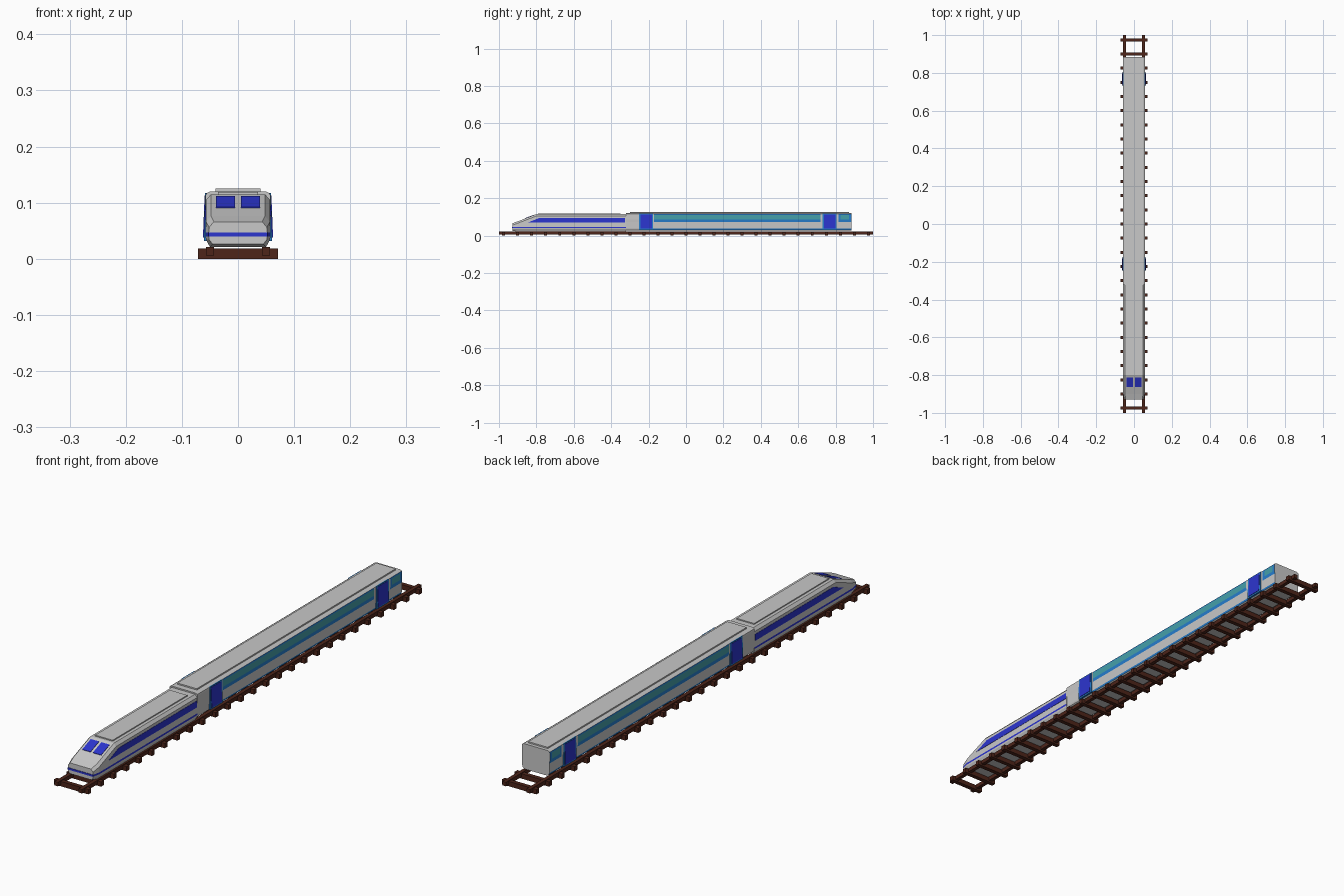
import bpy, bmesh

if "Cube" in bpy.data.objects:
    bpy.data.objects.remove(bpy.data.objects["Cube"])

def material(name, rgb):
    m = bpy.data.materials.new(name)
    m.diffuse_color = (*rgb, 1)
    m.use_nodes = True
    m.node_tree.nodes["Principled BSDF"].inputs["Base Color"].default_value = m.diffuse_color
    return m

GREY = material("light_grey", (0.58, 0.58, 0.58))
NAVY = material("deep_blue", (0.025, 0.035, 0.62))
SKY = material("sky_blue", (0.02, 0.21, 0.62))
TEAL = material("teal_glass", (0.06, 0.35, 0.40))
BROWN = material("track_brown", (0.075, 0.018, 0.010))

def finish(name, bm, mats):
    bmesh.ops.recalc_face_normals(bm, faces=bm.faces)
    mesh = bpy.data.meshes.new(name)
    bm.to_mesh(mesh)
    bm.free()
    for m in mats:
        mesh.materials.append(m)
    ob = bpy.data.objects.new(name, mesh)
    bpy.context.collection.objects.link(ob)
    return ob

def box(name, x, y, z, mat):
    bm = bmesh.new()
    bmesh.ops.create_cube(bm, size=1)
    for v in bm.verts:
        v.co = [(a + b) / 2 + c * (b - a) for (a, b), c in zip((x, y, z), v.co)]
    return finish(name, bm, [mat])

def loft(name, sections, mats, rule):
    """sections: list of (y, half profile [(x, z)...] from bottom to top)"""
    bm = bmesh.new()
    rings = []
    for y, half in sections:
        ring = half + [(-x, z) for x, z in reversed(half)]
        rings.append([bm.verts.new((x, y, z)) for x, z in ring])
    n = len(rings[0])
    for a, b in zip(rings, rings[1:]):
        for i in range(n):
            j = (i + 1) % n
            f = bm.faces.new((a[i], a[j], b[j], b[i]))
            f.material_index = rule(f.calc_center_median())
    bm.faces.new(rings[0])
    bm.faces.new(rings[-1])
    return finish(name, bm, mats)

def side_plate(name, pts, x_low, x_high, mat, thick=0.006):
    """Plate on both sides; pts are (y, z); x leans from x_low to x_high"""
    zs = [z for _, z in pts]
    z0, z1 = min(zs), max(zs)
    bm = bmesh.new()
    for s in (1, -1):
        layers = []
        for d in (0, -thick):
            layers.append([bm.verts.new((s * (x_low + (x_high - x_low) * (z - z0) / (z1 - z0) + d), y, z))
                           for y, z in pts])
        a, b = layers
        bm.faces.new(a)
        bm.faces.new(b)
        for i in range(len(pts)):
            j = (i + 1) % len(pts)
            bm.faces.new((a[i], a[j], b[j], b[i]))
    return finish(name, bm, [mat])

def rect(y0, y1, z0, z1):
    return [(y0, z0), (y1, z0), (y1, z1), (y0, z1)]

# Track
for side, x in (("left", -0.05), ("right", 0.05)):
    box(f"rail_{side}", (x - 0.007, x + 0.007), (-1, 1), (0.006, 0.021), BROWN)
for i in range(27):
    y = -0.975 + 1.95 * i / 26
    box(f"sleeper_{i + 1}", (-0.071, 0.071), (y - 0.008, y + 0.008), (0, 0.018), BROWN)

# Engine body with sloped nose; the stripe is a level of the profile
def engine_profile(k, top, bottom=0.021):
    return [(0.050 * k, bottom), (0.057 * k, 0.034), (0.058 * k, 0.040), (0.058 * k, 0.047),
            (0.057 * k, top - 0.010), (0.048 * k, top)]

loft("engine_body",
     [(-0.928, engine_profile(0.90, 0.066, 0.026)), (-0.900, engine_profile(1, 0.076)),
      (-0.800, engine_profile(1, 0.115)), (-0.322, engine_profile(1, 0.115))],
     [GREY, NAVY], lambda c: 1 if 0.040 < c.z < 0.047 else 0)
box("nose_stripe", (-0.0525, 0.0525), (-0.930, -0.924), (0.040, 0.047), NAVY)
side_plate("engine_side_window",
           [(-0.845, 0.070), (-0.325, 0.070), (-0.325, 0.094), (-0.785, 0.094)],
           0.0588, 0.0582, NAVY)
box("engine_roof_panel", (-0.036, 0.036), (-0.79, -0.35), (0.112, 0.119), GREY)

# Windscreen panes lying on the nose slope
for side, x in (("left", -0.022), ("right", 0.022)):
    pane = box(f"windscreen_{side}", (x - 0.017, x + 0.017), (-0.862, -0.812), (0, 0.003), NAVY)
    for v in pane.data.vertices:
        v.co.z += 0.0895 + 0.39 * (v.co.y + 0.862)

# Carriage body: colour bands come from the height and length levels
car_half = [(0.047, 0.026), (0.054, 0.031), (0.056, 0.038), (0.057, 0.074), (0.058, 0.087),
            (0.058, 0.111), (0.057, 0.116), (0.050, 0.120)]
car_ys = [-0.322, -0.250, -0.170, 0.720, 0.815, 0.825, 0.872, 0.885]

def car_rule(c):
    if c.y < -0.25 or abs(c.x) < 0.052:
        return 0
    if c.z < 0.038:
        return 1
    if c.z < 0.074 or -0.25 < c.y < -0.17 or 0.72 < c.y < 0.815:
        return 0
    if 0.087 < c.z < 0.111 and (c.y < 0.72 or 0.825 < c.y < 0.872):
        return 2
    return 1 if c.z < 0.1165 else 0

loft("carriage_body", [(y, car_half) for y in car_ys], [GREY, SKY, TEAL], car_rule)
box("carriage_roof_panel", (-0.040, 0.040), (-0.300, 0.872), (0.117, 0.125), GREY)

# Doors with frames
for name, y in (("front", -0.213), ("rear", 0.768)):
    side_plate(f"{name}_door_frame", rect(y - 0.037, y + 0.037, 0.032, 0.117), 0.0605, 0.0585, SKY)
    side_plate(f"{name}_door", rect(y - 0.030, y + 0.030, 0.038, 0.113), 0.0625, 0.0595, NAVY)
